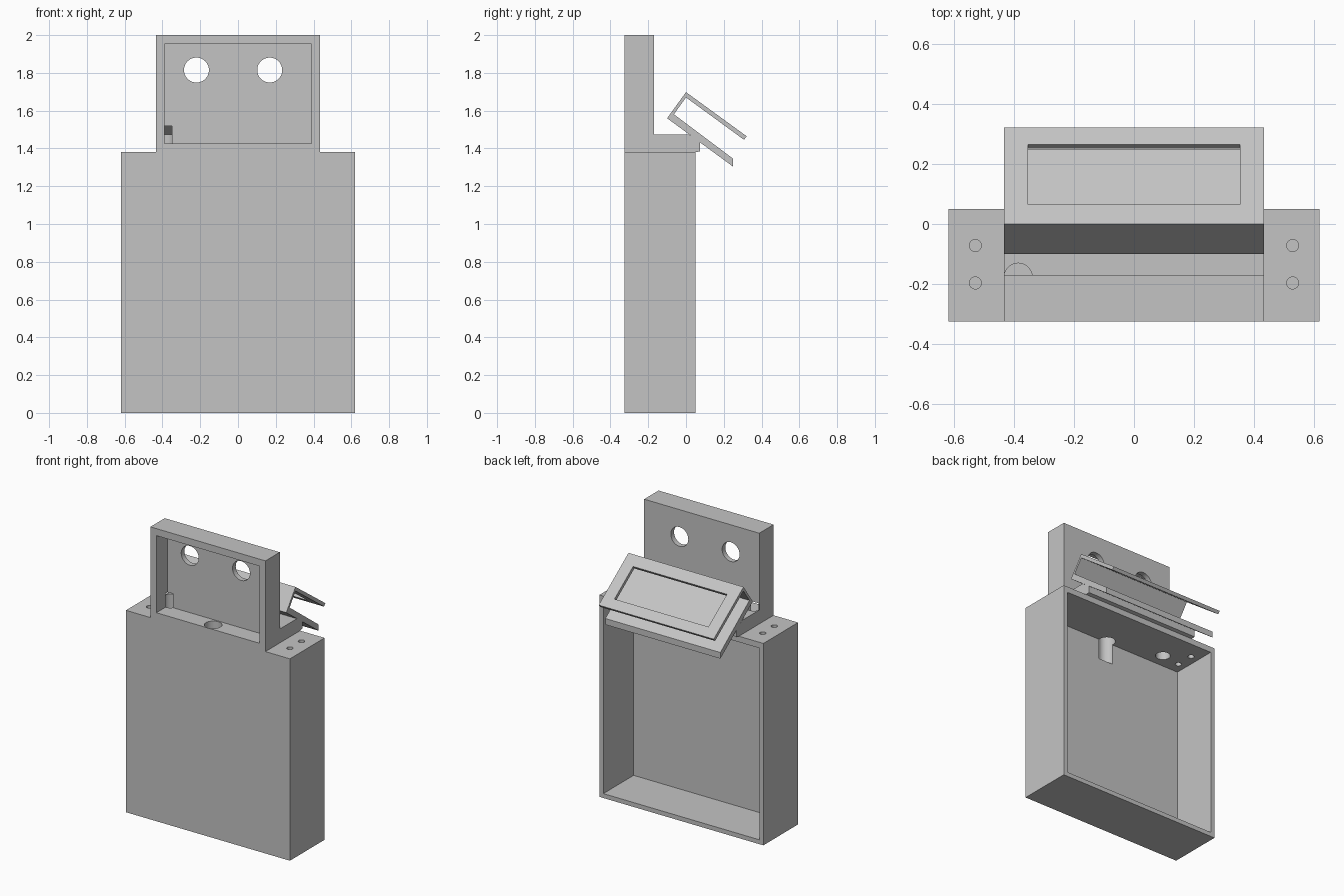
import bpy
import bmesh
import math

cube = bpy.data.objects.get("Cube")
if cube:
    bpy.data.objects.remove(cube, do_unlink=True)

grey = bpy.data.materials.new("light grey plastic")
grey.use_nodes = True
COLOUR = (0.55, 0.55, 0.55, 1)
grey.diffuse_color = COLOUR
grey.node_tree.nodes["Principled BSDF"].inputs["Base Color"].default_value = COLOUR


def finish(name, bm):
    bmesh.ops.recalc_face_normals(bm, faces=bm.faces[:])
    mesh = bpy.data.meshes.new(name)
    bm.to_mesh(mesh)
    bm.free()
    mesh.materials.append(grey)
    ob = bpy.data.objects.new(name, mesh)
    bpy.context.collection.objects.link(ob)
    return ob


def box(name, x, y, z):
    """Box from (low, high) pairs."""
    bm = bmesh.new()
    bmesh.ops.create_cube(bm, size=1)
    for v in bm.verts:
        v.co = [a + (c + 0.5) * (b - a) for c, (a, b) in zip(v.co, (x, y, z))]
    return finish(name, bm)


def extrude_x(name, profile, half):
    """Side profile of (y, z) points extruded across the width."""
    bm = bmesh.new()
    face = bm.faces.new([bm.verts.new((-half, y, z)) for y, z in profile])
    ext = bmesh.ops.extrude_face_region(bm, geom=[face])["geom"]
    verts = [g for g in ext if isinstance(g, bmesh.types.BMVert)]
    bmesh.ops.translate(bm, verts=verts, vec=(2 * half, 0, 0))
    return finish(name, bm)


def cylinder(name, radius, depth, location, along_y=False):
    bm = bmesh.new()
    bmesh.ops.create_cone(bm, cap_ends=True, segments=48, radius1=radius,
                          radius2=radius, depth=depth)
    ob = finish(name, bm)
    ob.location = location
    if along_y:
        ob.rotation_euler.x = math.pi / 2
    return ob


def cut(target, cutter):
    cutter.hide_render = True
    cutter.hide_viewport = True
    mod = target.modifiers.new(cutter.name, 'BOOLEAN')
    mod.operation = 'DIFFERENCE'
    mod.solver = 'EXACT'
    mod.object = cutter


W = 0.435      # half width of the head
TOP = 1.38     # top of the case

# Case, open at the back
case = box("case", (-0.62, 0.62), (-0.325, 0.05), (0, TOP))
cut(case, box("case_cavity_cutter", (-0.59, 0.59), (-0.277, 0.2), (0.03, 1.34)))
for x in (-0.53, 0.53):
    for y in (-0.072, -0.197):
        cut(case, cylinder("screw_hole_cutter", 0.02, 0.2, (x, y, TOP)))

# Upright head with its shelf
head = extrude_x("head_and_shelf", [
    (-0.325, TOP), (0.05, TOP), (0.075, 1.385), (0.075, 1.432), (0.015, 1.475),
    (-0.17, 1.475), (-0.17, 2), (-0.325, 2)], W)
cut(head, box("head_recess_cutter", (-0.39, 0.39), (-0.5, -0.205), (1.425, 1.952)))
for x in (-0.22, 0.168):
    cut(head, cylinder("round_window_cutter", 0.066, 0.5, (x, -0.2, 1.815), True))

# Cable passages through head and case
side_passage = cylinder("side_passage_cutter", 0.047, 0.3, (-0.387, -0.178, 1.37))
front_passage = cylinder("front_passage_cutter", 0.055, 0.25, (0, -0.268, 1.325))
for passage in (side_passage, front_passage):
    cut(head, passage)
    cut(case, passage)

# Tilted holder, folded like a clip, with a window in its upper leaf
holder = extrude_x("tilted_holder", [
    (-0.1, 1.56), (0.25, 1.303), (0.25, 1.345), (-0.064, 1.581), (0, 1.67),
    (0.307, 1.446), (0.322, 1.464), (0, 1.698)], W)
window = box("window_cutter", (-0.355, 0.355), (-0.124, 0.124), (-0.05, 0.05))
window.location = (0, 0.165, 1.578)
window.rotation_euler.x = -math.atan2(0.234, 0.322)
cut(holder, window)
